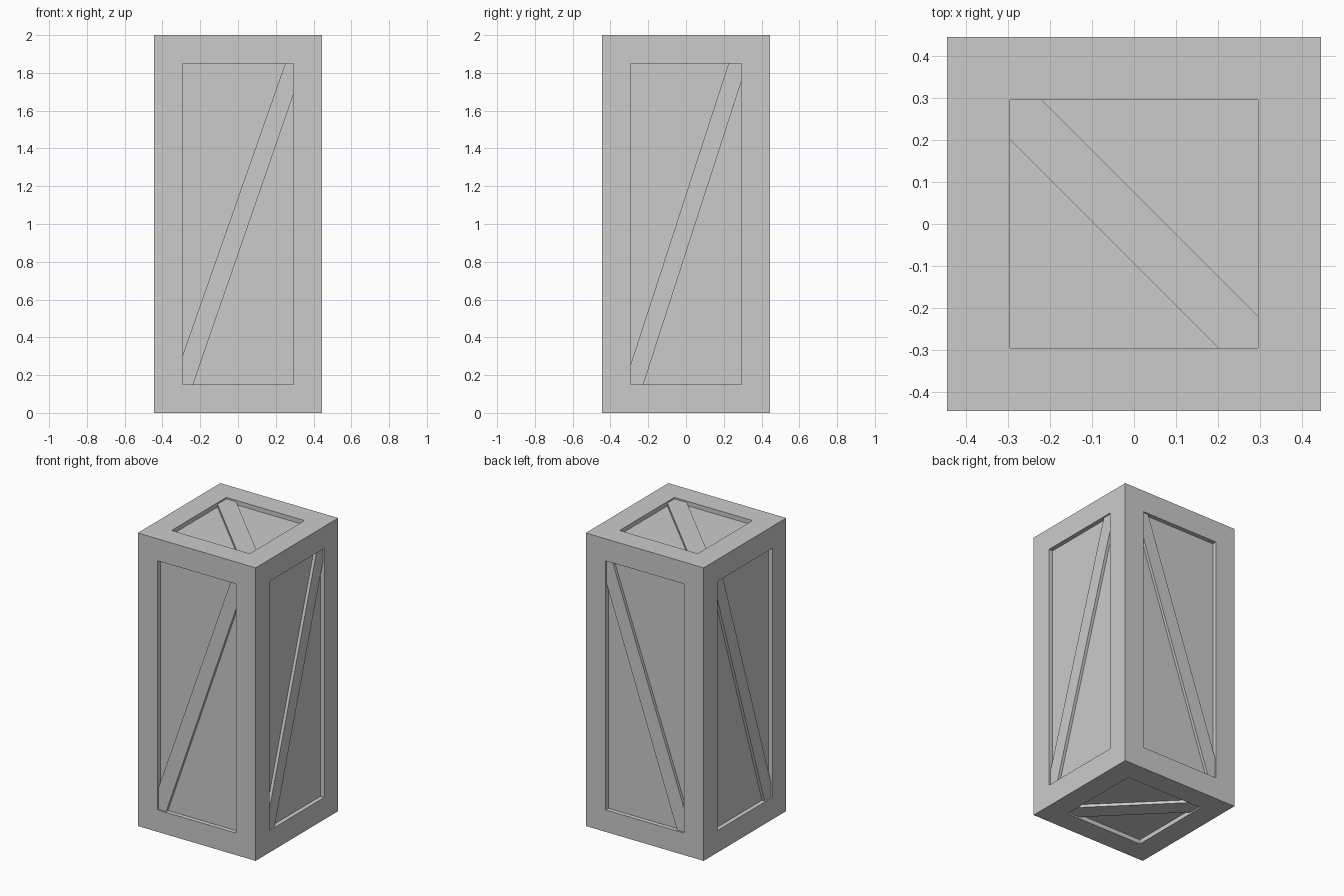
import bpy, bmesh
from mathutils import Vector

if "Cube" in bpy.data.objects:
    bpy.data.objects.remove(bpy.data.objects["Cube"])

W, H = 0.445, 2.0          # half width, height
BORDER, RECESS = 0.15, 0.03
PROUD = 0.02               # brace height above its panel
A = W - BORDER             # half width of the panels
Z0, Z1 = BORDER, H - BORDER


def finish(bm, name):
    bmesh.ops.recalc_face_normals(bm, faces=bm.faces[:])
    me = bpy.data.meshes.new(name)
    bm.to_mesh(me)
    bm.free()
    ob = bpy.data.objects.new(name, me)
    bpy.context.collection.objects.link(ob)
    return ob


# Crate body: box with a recessed panel on every side
bm = bmesh.new()
bmesh.ops.create_cube(bm, size=1)
for v in bm.verts:
    v.co = Vector((v.co.x * 2 * W, v.co.y * 2 * W, (v.co.z + 0.5) * H))
bm.normal_update()
panels = bm.faces[:]
bmesh.ops.inset_individual(bm, faces=panels, thickness=BORDER, use_even_offset=True)
bm.normal_update()
walls = bmesh.ops.extrude_discrete_faces(bm, faces=panels)
for f in walls["faces"]:
    bmesh.ops.translate(bm, verts=f.verts[:], vec=-f.normal * RECESS)
finish(bm, "crate_body")


def brace(name, outline, place):
    """Diagonal board: outline in panel coordinates, place maps (u, v, depth) to space."""
    bm = bmesh.new()
    rings = [[bm.verts.new(place(u, v, d)) for u, v in outline]
             for d in (RECESS + 0.005, RECESS - PROUD)]
    for ring in rings:
        bm.faces.new(ring)
    n = len(outline)
    for i in range(n):
        j = (i + 1) % n
        bm.faces.new((rings[0][i], rings[0][j], rings[1][j], rings[1][i]))
    finish(bm, name)


# Board outlines, trimmed to the panel openings
front = [(-A, Z0), (-0.238, Z0), (A, 1.69), (A, Z1), (0.25, Z1), (-A, 0.30)]
side = [(-A, Z0), (-0.226, Z0), (A, 1.76), (A, Z1), (0.225, Z1), (-A, 0.25)]
cap = [(-A, 0.20), (0.20, -A), (A, -A), (A, -0.22), (-0.22, A), (-A, A)]

# Each pair of opposite braces is mirrored
for s, a, b, c in ((1, "back", "right", "top"), (-1, "front", "left", "bottom")):
    brace(a + "_brace", front, lambda u, v, d: (u, s * (W - d), v))
    brace(b + "_brace", side, lambda u, v, d: (s * (W - d), u, v))
    brace(c + "_brace", cap, lambda u, v, d: (u, v, H / 2 + s * (H / 2 - d)))
